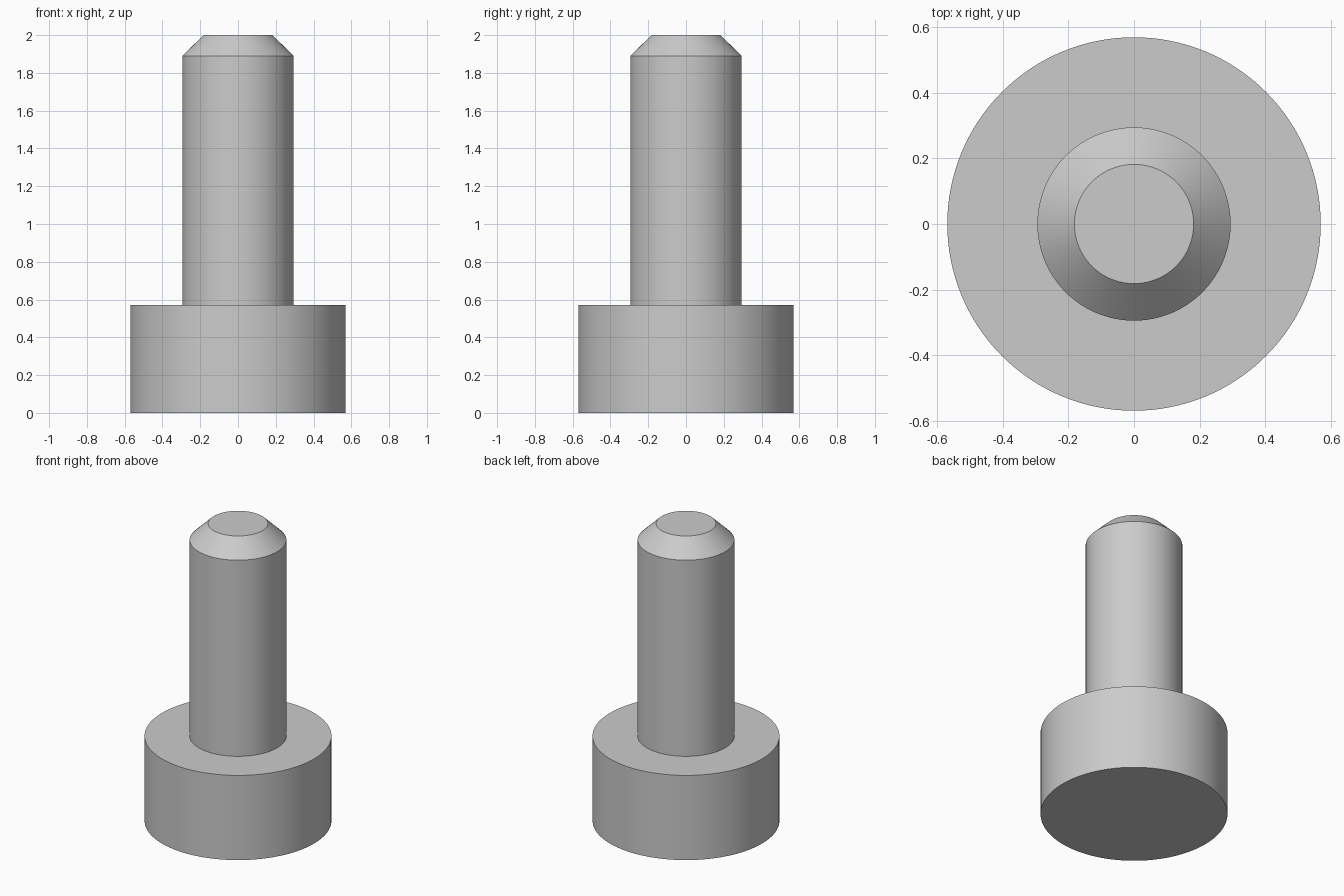
import bpy
import bmesh
import math

SIDES = 128

cube = bpy.data.objects.get("Cube")
if cube:
    bpy.data.objects.remove(cube, do_unlink=True)

steel = bpy.data.materials.new("plain_grey")
steel.use_nodes = True
colour = (0.6, 0.6, 0.6, 1.0)
steel.diffuse_color = colour
steel.node_tree.nodes["Principled BSDF"].inputs["Base Color"].default_value = colour


def lathe(name, profile):
    """Revolve a (radius, height) profile about z and cap both ends."""
    bm = bmesh.new()
    rings = []
    for radius, height in profile:
        angles = [math.tau * i / SIDES for i in range(SIDES)]
        rings.append([bm.verts.new((radius * math.cos(a), radius * math.sin(a), height))
                      for a in angles])
    for low, high in zip(rings, rings[1:]):
        for i in range(SIDES):
            j = (i + 1) % SIDES
            bm.faces.new((low[i], low[j], high[j], high[i]))
    bm.faces.new(rings[0][::-1])
    bm.faces.new(rings[-1])
    mesh = bpy.data.meshes.new(name)
    bm.to_mesh(mesh)
    bm.free()
    mesh.materials.append(steel)
    obj = bpy.data.objects.new(name, mesh)
    bpy.context.collection.objects.link(obj)
    bpy.ops.object.select_all(action="DESELECT")
    obj.select_set(True)
    bpy.context.view_layer.objects.active = obj
    bpy.ops.object.shade_smooth_by_angle(angle=math.radians(30))
    return obj


# One solid: wide head, flat shoulder, shaft and chamfered tip
lathe("stepped_pin", [
    (0.57, 0.0),
    (0.57, 0.57),
    (0.295, 0.57),
    (0.295, 1.89),
    (0.182, 2.0),
])
